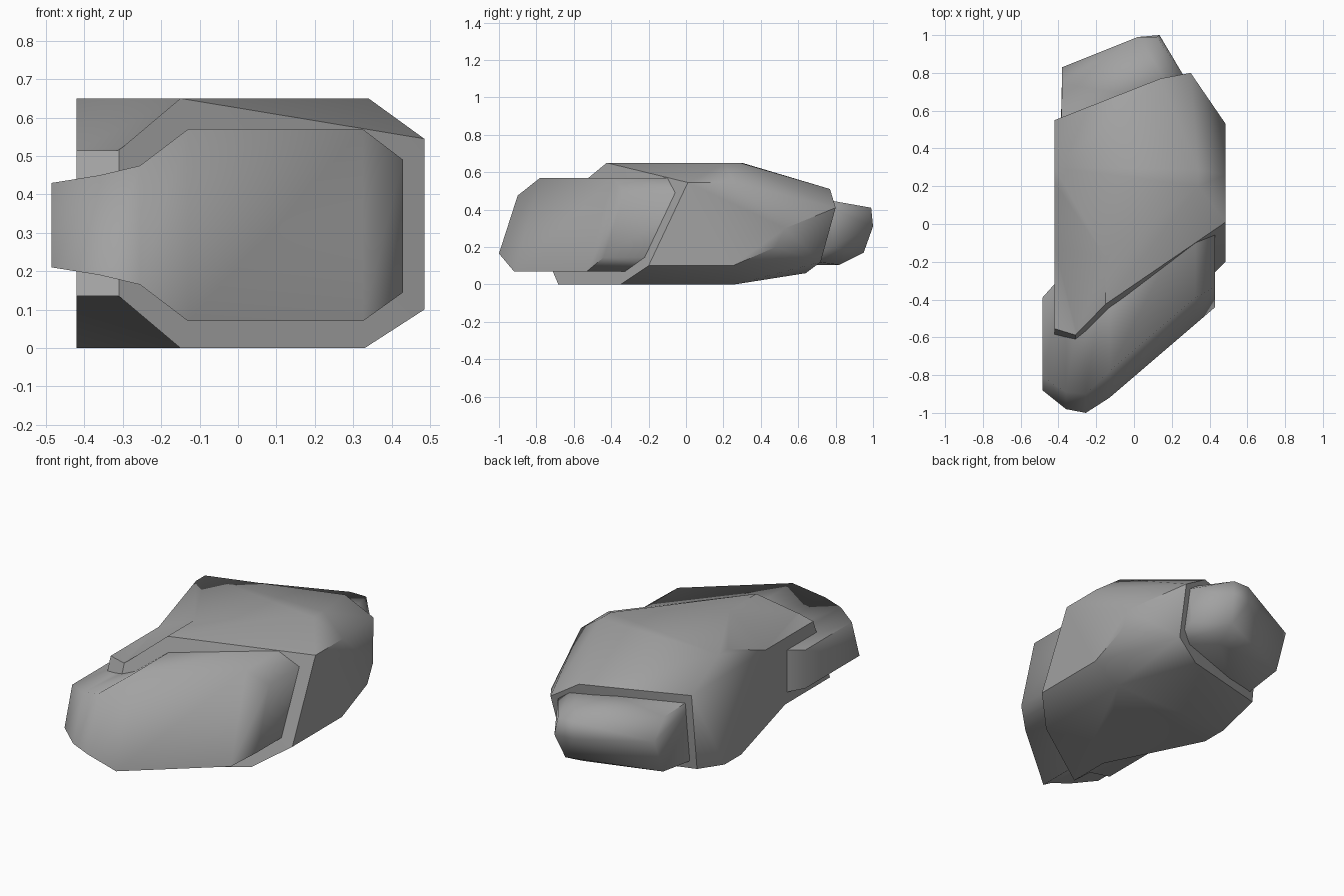
import bpy, bmesh, math

cube = bpy.data.objects.get("Cube")
if cube:
    bpy.data.objects.remove(cube, do_unlink=True)

# One plain grey for every part
grey = bpy.data.materials.new("plain_grey")
grey.use_nodes = True
colour = (0.36, 0.36, 0.36, 1)
grey.diffuse_color = colour
grey.node_tree.nodes["Principled BSDF"].inputs["Base Color"].default_value = colour


def make_object(bm, name):
    """Turn a bmesh into the active object."""
    bmesh.ops.recalc_face_normals(bm, faces=bm.faces)
    mesh = bpy.data.meshes.new(name)
    bm.to_mesh(mesh)
    bm.free()
    obj = bpy.data.objects.new(name, mesh)
    bpy.context.collection.objects.link(obj)
    mesh.materials.append(grey)
    return obj


def smooth(obj, angle):
    bpy.ops.object.select_all(action='DESELECT')
    obj.select_set(True)
    bpy.context.view_layer.objects.active = obj
    bpy.ops.object.shade_smooth_by_angle(angle=math.radians(angle))


def faceted_block(name, corners):
    """Convex solid spanned by its corner points."""
    bm = bmesh.new()
    for corner in corners:
        bm.verts.new(corner)
    result = bmesh.ops.convex_hull(bm, input=bm.verts)
    inner = [g for g in result["geom_interior"] if isinstance(g, bmesh.types.BMVert)]
    bmesh.ops.delete(bm, geom=inner, context='VERTS')
    bmesh.ops.dissolve_limit(bm, angle_limit=math.radians(2),
                             verts=bm.verts, edges=bm.edges)
    return make_object(bm, name)


def cut_notch(target, floor_z, wall_z, clear_z, ledge_y, ledge_back, wall_y, wall_back):
    """Cut a ledge with a sloping wall into the front left-hand corner."""
    floor = [(-.31, -1.2), (-.31, ledge_y), (-.42, ledge_back), (-.6, ledge_back), (-.6, -1.2)]
    wall = [(-.15, -1.2), (-.15, wall_y), (-.42, wall_back), (-.6, wall_back), (-.6, -1.2)]
    corners = [(x, y, floor_z) for x, y in floor]
    corners += [(x, y, z) for z in (wall_z, clear_z) for x, y in wall]
    cutter = faceted_block("notch_cutter", corners)
    cutter.hide_render = True
    cut = target.modifiers.new("notch", 'BOOLEAN')
    cut.operation = 'DIFFERENCE'
    cut.solver = 'EXACT'
    cut.object = cutter
    bpy.context.view_layer.objects.active = target
    bpy.ops.object.modifier_apply(modifier=cut.name)
    bpy.data.objects.remove(cutter, do_unlink=True)


# Main shell: flat top and base, slanted mouth, chamfered outer side
top = [(-.42, -.5, .65), (-.31, -.534, .65), (-.15, -.424, .65),
       (.34, .2, .65), (.34, .29, .65), (-.42, .3, .65)]
base = [(-.42, -.76, 0), (-.31, -.794, 0), (-.15, -.684, 0),
        (.33, -.35, 0), (.33, .26, 0), (-.42, .25, 0)]
mouth = [(.33, -.03, .575)]
outer_side = [(.485, .01, .545), (.485, .26, .545), (.485, .53, .3),
              (.485, .48, .2), (.485, -.2, .1), (.485, .25, .1)]
rear_rim = [(.3, .8, .41), (.14, .77, .51), (-.42, .55, .51),
            (.28, .72, .12), (.1, .64, .06), (-.42, .5, .07)]
shell = faceted_block("main_shell", top + base + mouth + outer_side + rear_rim)
cut_notch(shell, .515, .65, .9, -.6, -.12, -.18, .22)
cut_notch(shell, .135, 0, -.3, -.74, -.3, -.44, .1)
smooth(shell, 40)

# Soften the long left-hand shoulder so it rolls into the top
for edge in shell.data.edges:
    ends = [shell.data.vertices[i].co for i in edge.vertices]
    if all(p.x < -.41 and p.z > .5 and p.y > .1 for p in ends):
        edge.use_edge_sharp = False

# Rear block: rounded stub pushed out of the back rim
stub_root = [(-.39, .4, .47), (.24, .65, .47), (.26, .76, .38), (.25, .62, .13), (-.39, .4, .1)]
stub_tip = [(-.38, .83, .34), (-.38, .74, .45), (.02, .99, .41), (.12, .99, .41), (.135, 1, .31),
            (.02, .99, .31), (.1, .95, .17), (.08, .82, .105), (-.38, .75, .14),
            (.26, .79, .4), (.25, .78, .2)]
smooth(faceted_block("rear_block", stub_root + stub_tip), 80)

# Front block: columns across the width, narrowing to a thin end
columns = [  # x, low z, high z, low front y, high front y, back y
    (-.485, .21, .43, -.88, -.81, -.39),
    (-.36, .19, .45, -.98, -.89, -.25),
    (-.255, .165, .475, -1, -.9, -.2),
    (-.13, .07, .57, -.92, -.78, -.1),
    (.325, .07, .57, -.53, -.39, .1),
    (.43, .145, .49, -.44, -.33, .1),
]
bm = bmesh.new()
rings = []
for x, low, high, front_low, front_high, back in columns:
    rings.append([bm.verts.new(p) for p in
                  ((x, front_low, low), (x, front_high, high), (x, back, high), (x, back, low))])
for a, b in zip(rings, rings[1:]):
    for i in range(4):
        j = (i + 1) % 4
        bm.faces.new((a[i], a[j], b[j], b[i]))
bm.faces.new(rings[0])
bm.faces.new(rings[-1])
smooth(make_object(bm, "front_block"), 80)
